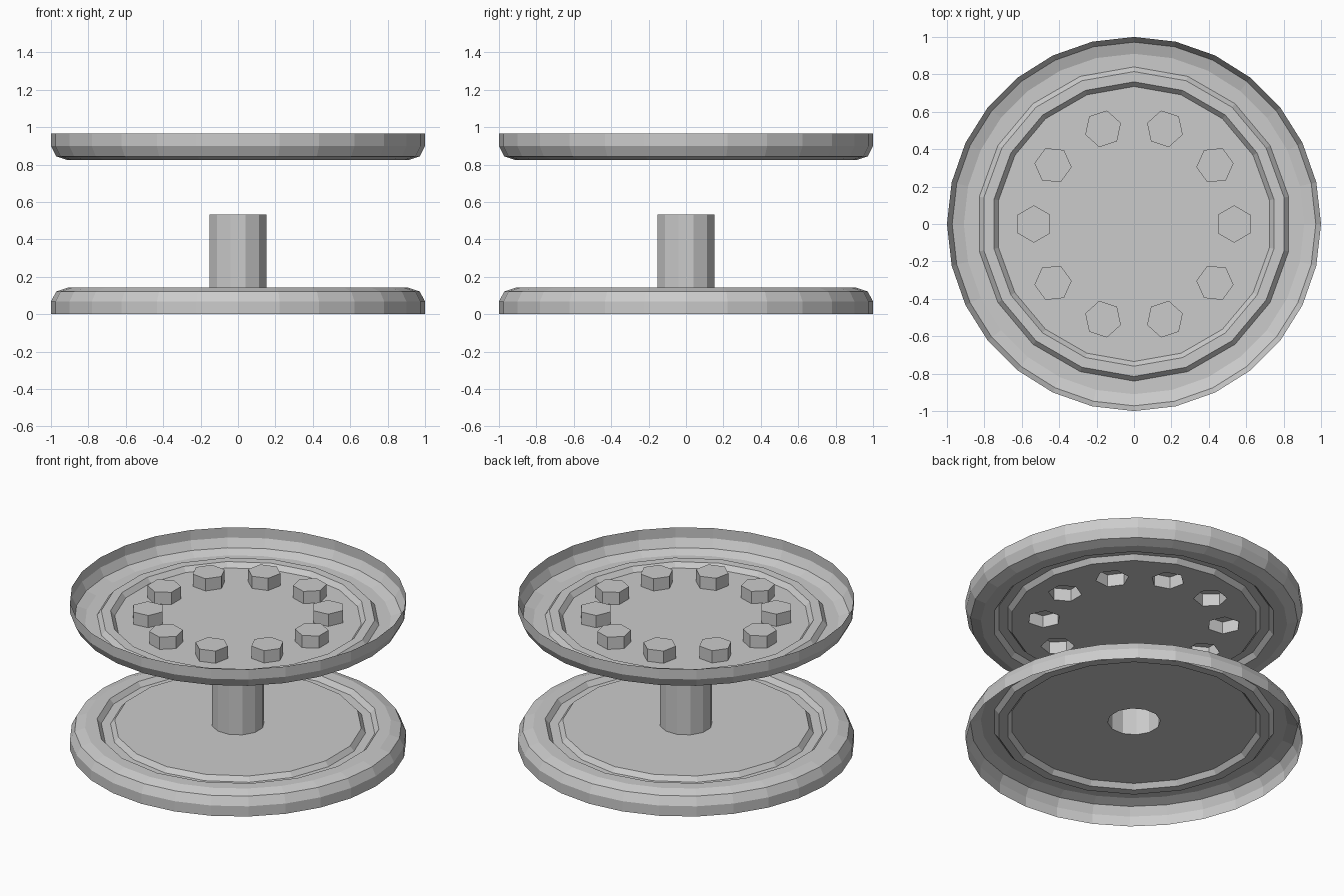
import bpy, bmesh
from math import cos, sin, pi, radians
from mathutils import Vector

if "Cube" in bpy.data.objects:
    bpy.data.objects.remove(bpy.data.objects["Cube"], do_unlink=True)

grey = bpy.data.materials.new("light_grey")
grey.use_nodes = True
colour = (0.6, 0.6, 0.6, 1)
grey.diffuse_color = colour
grey.node_tree.nodes["Principled BSDF"].inputs["Base Color"].default_value = colour


def ring(bm, radius, z, sides, turn=pi / 2, centre=(0, 0)):
    return [bm.verts.new((centre[0] + radius * cos(turn + 2 * pi * i / sides),
                          centre[1] + radius * sin(turn + 2 * pi * i / sides), z))
            for i in range(sides)]


def bridge(bm, a, b):
    n = len(a)
    for i in range(n):
        bm.faces.new((a[i], a[(i + 1) % n], b[(i + 1) % n], b[i]))


def fill(bm, loops):
    """Flat fill between an outer loop and any hole loops."""
    edges = []
    for loop in loops:
        for i, v in enumerate(loop):
            w = loop[(i + 1) % len(loop)]
            edges.append(bm.edges.get((v, w)) or bm.edges.new((v, w)))
    bmesh.ops.triangle_fill(bm, use_beauty=True, use_dissolve=False,
                            edges=edges, normal=Vector((0, 0, 1)))


def dish(name, floor, up, studs):
    """Thin pressed dish: up=1 opens upward, up=-1 opens downward.
    studs: hollow pressed posts as (centre, radius, sides, turn, height)."""
    bm = bmesh.new()
    # rounded outer rim
    rim = [ring(bm, r, floor + up * h, 28) for r, h in
           ((1, 0.142), (1, 0.075), (0.972, 0.021), (0.91, 0))]
    # pressed ring ridge
    ridge = [ring(bm, r, floor + up * h, 18) for r, h in
             ((0.84, 0), (0.815, 0.03), (0.76, 0.03), (0.735, 0))]
    for loops in (rim, ridge):
        for a, b in zip(loops, loops[1:]):
            bridge(bm, a, b)
    fill(bm, [rim[-1], ridge[0]])
    # floor with openings, then the raised posts
    bases = [ring(bm, r, floor, n, t, c) for c, r, n, t, h in studs]
    fill(bm, [ridge[-1]] + bases)
    for base, (c, r, n, t, h) in zip(bases, studs):
        top = ring(bm, r, floor + h, n, t, c)
        bridge(bm, base, top)
        bm.faces.new(top)
    bmesh.ops.recalc_face_normals(bm, faces=bm.faces)
    flat = max(bm.faces, key=lambda f: f.calc_center_median().z * (abs(f.normal.z) > 0.9))
    if flat.normal.z < 0:
        bmesh.ops.reverse_faces(bm, faces=bm.faces)
    mesh = bpy.data.meshes.new(name)
    bm.to_mesh(mesh)
    bm.free()
    mesh.materials.append(grey)
    bpy.context.collection.objects.link(bpy.data.objects.new(name, mesh))


# lower dish with the central hub
dish("lower_dish_with_hub", 0.142, -1, [((0, 0), 0.157, 12, radians(15), 0.39)])

# upper dish with a circle of hexagonal studs
angles = [2 * pi * i / 10 for i in range(10)]
dish("upper_dish_with_studs", 0.823, 1,
     [((0.535 * cos(a), 0.535 * sin(a)), 0.1, 6, a + pi / 6, 0.08) for a in angles])
